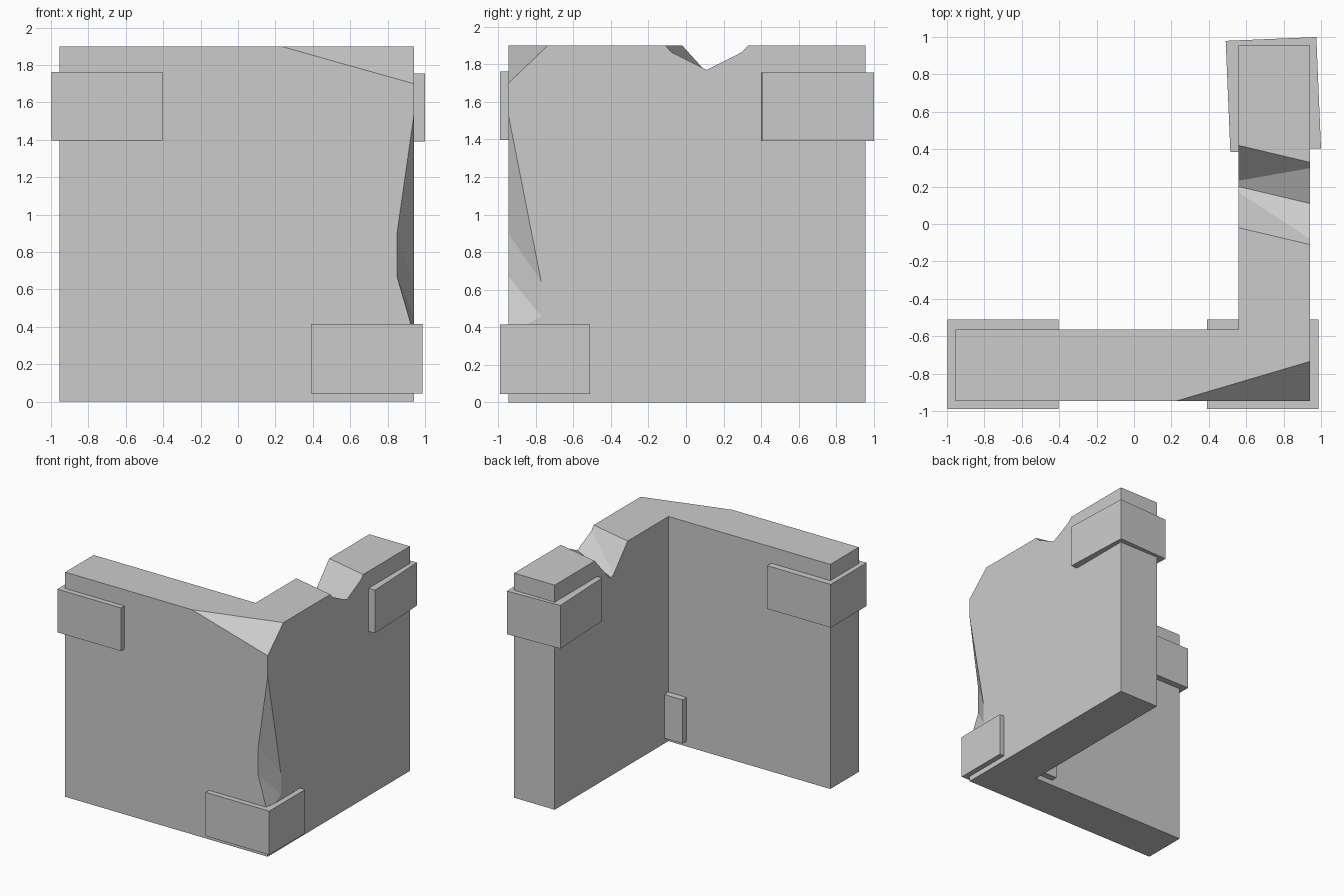
import bpy, bmesh, math
from mathutils import Vector

if "Cube" in bpy.data.objects:
    bpy.data.objects.remove(bpy.data.objects["Cube"], do_unlink=True)

stone = bpy.data.materials.new("grey stone")
stone.use_nodes = True
grey = (0.6, 0.6, 0.6, 1)
stone.diffuse_color = grey
stone.node_tree.nodes["Principled BSDF"].inputs["Base Color"].default_value = grey

LEFT, RIGHT, FRONT, BACK = -0.955, 0.94, -0.945, 0.955
THICK, TOP = 0.38, 1.9


def finish(name, bm):
    bmesh.ops.recalc_face_normals(bm, faces=bm.faces)
    mesh = bpy.data.meshes.new(name)
    bm.to_mesh(mesh)
    bm.free()
    mesh.materials.append(stone)
    obj = bpy.data.objects.new(name, mesh)
    bpy.context.collection.objects.link(obj)
    return obj


def block(name, center, size, turn=0):
    bm = bmesh.new()
    bmesh.ops.create_cube(bm, size=1)
    bmesh.ops.scale(bm, vec=size, verts=bm.verts)
    obj = finish(name, bm)
    obj.location = center
    obj.rotation_euler.z = math.radians(turn)
    return obj


def hull(name, points):
    bm = bmesh.new()
    for p in points:
        bm.verts.new(p)
    bmesh.ops.convex_hull(bm, input=bm.verts)
    obj = finish(name, bm)
    obj.hide_render = True
    return obj


def carve(target, cutter):
    mod = target.modifiers.new("carve", "BOOLEAN")
    mod.operation = "DIFFERENCE"
    mod.solver = "EXACT"
    mod.object = cutter
    bpy.context.view_layer.objects.active = target
    bpy.ops.object.modifier_apply(modifier=mod.name)
    bpy.data.objects.remove(cutter, do_unlink=True)


# L-shaped wall extruded from its plan
inner_x, inner_y = RIGHT - THICK, FRONT + THICK
plan = [(LEFT, FRONT), (RIGHT, FRONT), (RIGHT, BACK),
        (inner_x, BACK), (inner_x, inner_y), (LEFT, inner_y)]
bm = bmesh.new()
base = bm.faces.new([bm.verts.new((x, y, 0)) for x, y in plan])
ext = bmesh.ops.extrude_face_region(bm, geom=[base], use_keep_orig=True)
bmesh.ops.translate(bm, vec=(0, 0, TOP),
                    verts=[g for g in ext["geom"] if isinstance(g, bmesh.types.BMVert)])
bmesh.ops.recalc_face_normals(bm, faces=bm.faces)

# Broken top corner, sliced off by a plane
a, b, c = (Vector(p) for p in ((0.23, FRONT, TOP), (RIGHT, -0.735, TOP), (RIGHT, FRONT, 1.7)))
normal = (b - a).cross(c - a)
if normal.z < 0:
    normal.negate()
bmesh.ops.bisect_plane(bm, geom=bm.verts[:] + bm.edges[:] + bm.faces[:],
                       plane_co=a, plane_no=normal, clear_outer=True)
bmesh.ops.holes_fill(bm, edges=[e for e in bm.edges if e.is_boundary], sides=0)
wall = finish("corner_wall", bm)

# Slanted notch in the top of the side wall, deeper on the inside
notch = []
for t in (-0.2, 1.2):
    x, shift = RIGHT - THICK * t, 0.09 * t
    notch.append((x, 0.11 + shift, 1.77 - 0.095 * t))
    for y in (-0.11, 0.33):
        notch += [(x, y + shift, TOP), (x, y + shift, TOP + 0.1)]
carve(wall, hull("notch_cutter", notch))

# Long chip along the outer corner edge
chip = [(RIGHT, FRONT, 1.53), (RIGHT, FRONT, 0.36), (RIGHT + 0.1, FRONT - 0.1, 0.75)]
chip += [(0.85, FRONT, z) for z in (0.9, 0.67)]
chip += [(RIGHT, -0.77, z) for z in (0.64, 0.46)]
carve(wall, hull("chip_cutter", chip))

# Stone blocks set through the wall
block("front_end_block", (-0.7, -0.75, 1.58), (0.595, 0.48, 0.365))
block("corner_foot_block", (0.688, -0.75, 0.23), (0.595, 0.48, 0.37))
block("side_end_block", (0.745, 0.692, 1.573), (0.485, 0.595, 0.365), 2.4)
